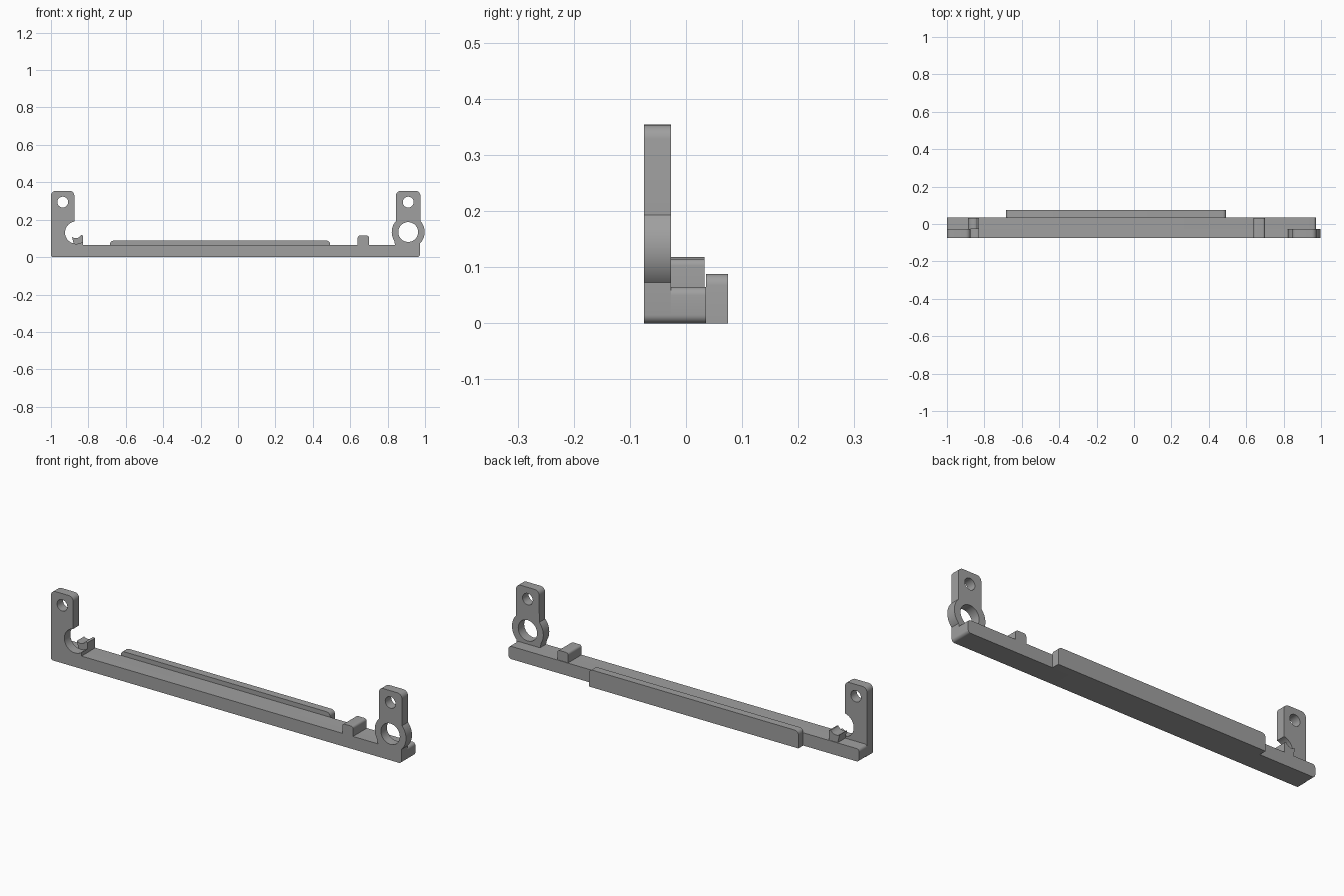
import bpy, bmesh, math
from mathutils import Matrix

if "Cube" in bpy.data.objects:
    bpy.data.objects.remove(bpy.data.objects["Cube"])

grey = bpy.data.materials.new("plain_grey")
grey.diffuse_color = (0.35, 0.35, 0.35, 1)
grey.use_nodes = True
grey.node_tree.nodes["Principled BSDF"].inputs["Base Color"].default_value = grey.diffuse_color


def arc(cx, cz, r, a0, a1, n=24):
    """Points along an arc, angles in degrees."""
    return [(cx + r * math.cos(math.radians(a0 + (a1 - a0) * i / n)),
             cz + r * math.sin(math.radians(a0 + (a1 - a0) * i / n))) for i in range(n + 1)]


def rounded(points, n=6):
    """Outline where a point (x, z, r) becomes a rounded right-angle corner."""
    out = []
    for i, p in enumerate(points):
        if len(p) == 2:
            out.append(p)
            continue
        x, z, r = p
        px, pz = points[i - 1][:2]
        qx, qz = points[(i + 1) % len(points)][:2]
        lp, lq = math.hypot(px - x, pz - z), math.hypot(qx - x, qz - z)
        u = ((px - x) / lp * r, (pz - z) / lp * r)
        v = ((qx - x) / lq * r, (qz - z) / lq * r)
        for k in range(n + 1):
            t = math.pi / 2 * k / n
            a, b = 1 - math.sin(t), 1 - math.cos(t)
            out.append((x + u[0] * a + v[0] * b, z + u[1] * a + v[1] * b))
    return out


def plate(name, outlines, y0, y1):
    """Extrude front-view outlines (first outer, rest holes) from y0 to y1."""
    cu = bpy.data.curves.new(name, 'CURVE')
    cu.dimensions = '2D'
    cu.fill_mode = 'BOTH'
    cu.extrude = (y1 - y0) / 2
    for pts in outlines:
        s = cu.splines.new('POLY')
        s.points.add(len(pts) - 1)
        for sp, (x, z) in zip(s.points, pts):
            sp.co = (x, z, 0, 1)
        s.use_cyclic_u = True
    tmp = bpy.data.objects.new(name + "_curve", cu)
    bpy.context.collection.objects.link(tmp)
    dg = bpy.context.evaluated_depsgraph_get()
    me = bpy.data.meshes.new_from_object(tmp.evaluated_get(dg))
    bpy.data.objects.remove(tmp)
    me.transform(Matrix.Translation((0, (y0 + y1) / 2, 0)) @ Matrix.Rotation(math.pi / 2, 4, 'X'))
    bm = bmesh.new()
    bm.from_mesh(me)
    bmesh.ops.remove_doubles(bm, verts=bm.verts, dist=1e-5)
    bmesh.ops.recalc_face_normals(bm, faces=bm.faces)
    bm.to_mesh(me)
    bm.free()
    me.materials.clear()
    me.materials.append(grey)
    ob = bpy.data.objects.new(name, me)
    bpy.context.collection.objects.link(ob)
    bpy.ops.object.select_all(action='DESELECT')
    ob.select_set(True)
    bpy.context.view_layer.objects.active = ob
    bpy.ops.object.shade_smooth_by_angle(angle=math.radians(30))
    return ob


Y_FRONT, Y_STEP, Y_BACK = -0.075, -0.027, 0.036
BAR = 0.065

# front layer: bar with ringed right arm and notched left arm
outer = [(-1, 0, 0.012), (0.973, 0, 0.015)]
outer += arc(0.91, 0.134, 0.088, -44, 42)
outer += [(0.975, 0.354, 0.025), (0.845, 0.354, 0.025)]
outer += arc(0.91, 0.134, 0.088, 138, 211)
outer += [(0.84, BAR), (-0.828, BAR)]
outer += arc(-0.865, 0.131, 0.06, -52, -260)
outer += [(-0.875, 0.354, 0.025), (-1, 0.354, 0.025)]
holes = [arc(0.91, 0.134, 0.053, 0, 352.5, 47)]
holes += [arc(x, 0.294, 0.029, 0, 348.75, 31) for x in (-0.937, 0.91)]
plate("front_frame", [rounded(outer)] + holes, Y_FRONT, Y_STEP)

# rear half of the bar
plate("rear_bar", [rounded([(-1, 0, 0.015), (0.973, 0, 0.015),
                            (0.973, BAR, 0.015), (-1, BAR, 0.015)])], Y_STEP, Y_BACK)

# raised rail along the back
plate("back_rail", [rounded([(-0.685, 0), (0.493, 0),
                             (0.493, 0.088, 0.02), (-0.685, 0.088, 0.02)])], Y_BACK, 0.075)

# stop block on top of the bar
plate("stop_block", [rounded([(0.64, BAR), (0.70, BAR),
                              (0.70, 0.115, 0.012), (0.64, 0.115, 0.012)])], Y_FRONT, 0.033)

# cradle lip behind the left notch
lip = [(-0.828, BAR - 0.01), (-0.828, 0.115), (-0.836, 0.118)]
lip += arc(-0.868, 0.135, 0.034, -30, -115, 10)
lip += [(-0.888, 0.108), (-0.882, 0.085), (-0.875, BAR - 0.01)]
plate("cradle_lip", [lip], Y_STEP, 0.033)
